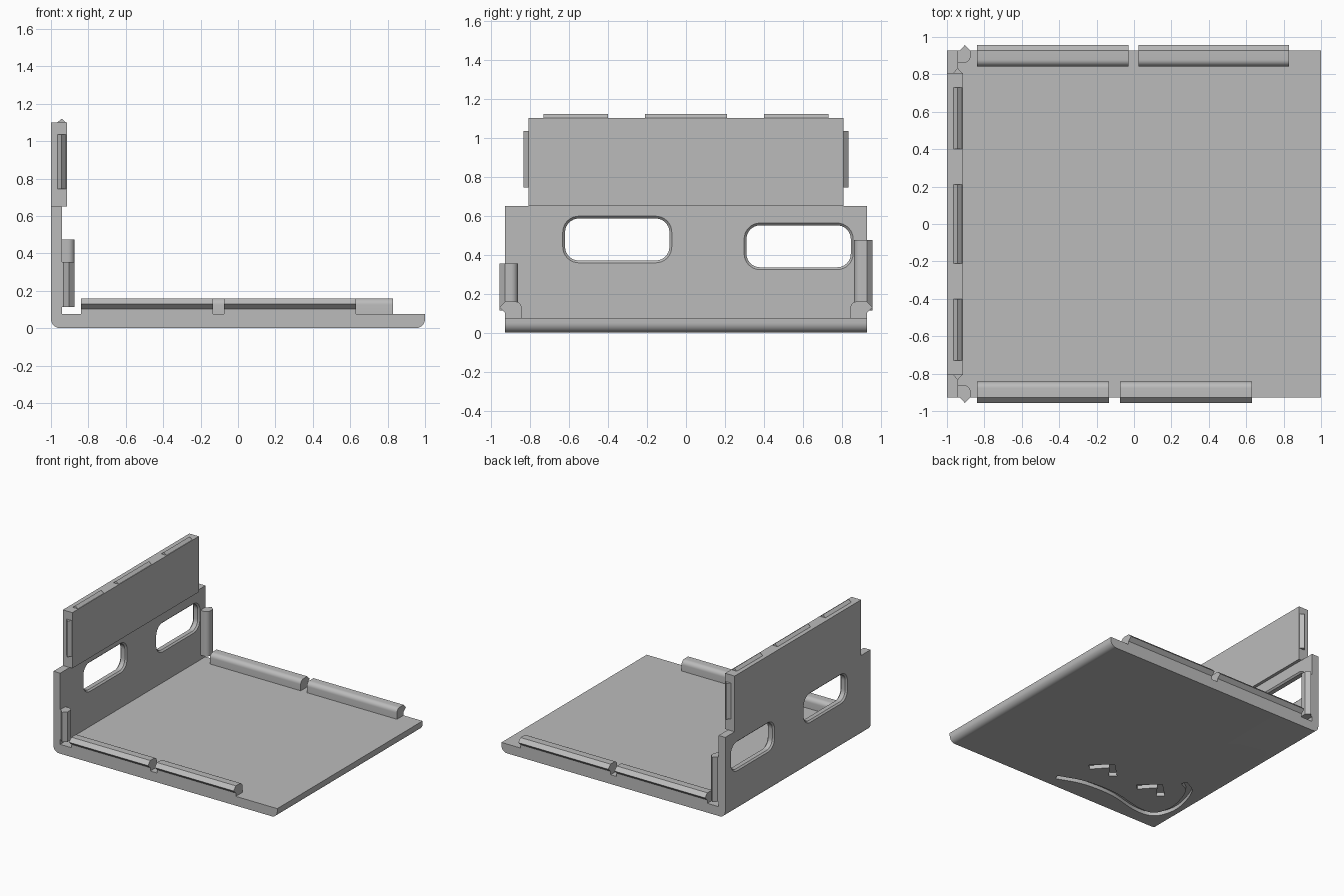
import bpy, bmesh, math
from mathutils import Vector

if "Cube" in bpy.data.objects:
    bpy.data.objects.remove(bpy.data.objects["Cube"])

grey = bpy.data.materials.new("plain_grey")
grey.use_nodes = True
grey.diffuse_color = (0.5, 0.5, 0.5, 1)
grey.node_tree.nodes["Principled BSDF"].inputs["Base Color"].default_value = (0.5, 0.5, 0.5, 1)


def loft(name, sections):
    """Closed solid through a row of matching sections."""
    bm = bmesh.new()
    rings = [[bm.verts.new(p) for p in s] for s in sections]
    n = len(rings[0])
    for a, b in zip(rings, rings[1:]):
        for i in range(n):
            j = (i + 1) % n
            bm.faces.new((a[i], a[j], b[j], b[i]))
    bm.faces.new(rings[0])
    bm.faces.new(rings[-1])
    bmesh.ops.recalc_face_normals(bm, faces=bm.faces)
    mesh = bpy.data.meshes.new(name)
    bm.to_mesh(mesh)
    bm.free()
    ob = bpy.data.objects.new(name, mesh)
    bpy.context.collection.objects.link(ob)
    mesh.materials.append(grey)
    return ob


def prism(name, profile, start, end, place):
    return loft(name, [[place(u, v, t) for u, v in profile] for t in (start, end)])


def arc(cx, cy, r, a0, a1, steps=8):
    angles = [math.radians(a0 + (a1 - a0) * i / steps) for i in range(steps + 1)]
    return [(cx + r * math.cos(a), cy + r * math.sin(a)) for a in angles]


def along_y(x, z, y):
    return (x, y, z)


# L-shaped body: floor and side wall with rounded lower edges
R, FLOOR, WALL, HALF = 0.05, 0.075, -0.94, 0.927
body_profile = (arc(-1 + R, R, R, 180, 270) + arc(1 - R, R, R, 270, 360)
                + [(1, FLOOR), (WALL, FLOOR), (WALL, 0.65), (-1, 0.65)])
body = prism("floor_and_wall", body_profile, -HALF, HALF, along_y)


# Window cutters with chamfered rims
def rounded_rect(y0, y1, z0, z1, r, grow):
    y0, y1, z0, z1, r = y0 - grow, y1 + grow, z0 - grow, z1 + grow, r + grow
    return (arc(y1 - r, z1 - r, r, 0, 90) + arc(y0 + r, z1 - r, r, 90, 180)
            + arc(y0 + r, z0 + r, r, 180, 270) + arc(y1 - r, z0 + r, r, 270, 360))


cutters = []
for name, y0, y1, z0, z1 in (("front_window", -0.62, -0.085, 0.37, 0.585),
                             ("back_window", 0.31, 0.845, 0.335, 0.55)):
    layers = ((-1.003, 0.015), (-0.988, 0), (-0.952, 0), (-0.937, 0.015))
    cutters.append(loft(name, [[(x, y, z) for y, z in rounded_rect(y0, y1, z0, z1, 0.07, g)]
                               for x, g in layers]))


# Engraved smile and eyes under the floor
def smooth_path(points, steps=6):
    p = [Vector(q) for q in points]
    p = [2 * p[0] - p[1]] + p + [2 * p[-1] - p[-2]]
    out = []
    for a, b, c, d in zip(p, p[1:], p[2:], p[3:]):
        for i in range(steps):
            t = i / steps
            out.append(0.5 * (2 * b + (c - a) * t + (2 * a - 5 * b + 4 * c - d) * t * t
                              + (3 * b - a - 3 * c + d) * t ** 3))
    return out + [p[-2]]


def groove(name, path, width=0.045, depth=0.03):
    path = [Vector(q) for q in path]
    sections = []
    for i, q in enumerate(path):
        ahead = (path[min(i + 1, len(path) - 1)] - path[max(i - 1, 0)]).normalized()
        side = Vector((-ahead.y, ahead.x)) * width / 2
        a, b = q + side, q - side
        sections.append([(a.x, a.y, -0.01), (b.x, b.y, -0.01), (b.x, b.y, depth), (a.x, a.y, depth)])
    return loft(name, sections)


smile = [(0.06, -0.82), (-0.15, -0.75), (-0.42, -0.74), (-0.70, -0.80), (-0.85, -0.77),
         (-0.90, -0.60), (-0.83, -0.36), (-0.72, -0.28)]
cutters.append(groove("smile_groove", smooth_path(smile)))
for name, x in (("left_eye_groove", -0.15), ("right_eye_groove", -0.61)):
    cutters.append(groove(name, [(x + 0.12, -0.55), (x, -0.43), (x - 0.10, -0.54)], 0.06))

bpy.context.view_layer.objects.active = body
for cutter in cutters:
    cutter.hide_render = True
    mod = body.modifiers.new(cutter.name, 'BOOLEAN')
    mod.object = cutter
    mod.operation = 'DIFFERENCE'
    mod.solver = 'EXACT'
    bpy.ops.object.modifier_apply(modifier=mod.name)
for cutter in cutters:
    bpy.data.objects.remove(cutter)

# Thicker, narrower upper wall
UP = 0.807
parts = [body, prism("upper_wall", [(-1, 0.65), (-0.915, 0.65), (-0.915, 1.10), (-1, 1.10)],
                     -UP, UP, along_y)]

# Triangular ridges on the top and ends of the upper wall
MID, W = -0.943, 0.025
for i, (y0, y1) in enumerate(((-0.73, -0.40), (-0.21, 0.21), (0.40, 0.73))):
    parts.append(prism(f"top_ridge_{i + 1}", [(MID - W, 1.098), (MID + W, 1.098), (MID, 1.12)],
                       y0, y1, along_y))
for name, s in (("front", -1), ("back", 1)):
    parts.append(prism(name + "_end_ridge",
                       [(MID - W, s * (UP - 0.002)), (MID + W, s * (UP - 0.002)), (MID, s * 0.834)],
                       0.745, 1.035, lambda u, v, t: (u, v, t)))


# Snap rails: rounded inner corner and a pointed outer lip
def rail(inner, height):
    r = 0.035
    return ([(inner, -0.003)] + arc(inner + r, height - r, r, 180, 90)
            + [(HALF, height), (0.957, height - 0.03), (HALF, height - 0.058), (HALF, -0.003)])


for name, s, spans, top in (("front", -1, ((-0.84, -0.135), (-0.075, 0.63)), 0.355),
                            ("back", 1, ((-0.84, -0.03), (0.025, 0.83)), 0.475)):
    for i, (x0, x1) in enumerate(spans):
        parts.append(prism(f"{name}_floor_rail_{i + 1}", rail(0.843, 0.085), x0, x1,
                           lambda u, v, t: (t, s * u, FLOOR + v)))
    parts.append(prism(name + "_wall_rail", rail(0.862, 0.066), 0.113, top,
                       lambda u, v, t: (WALL + v, s * u, t)))

# Smooth the rounded edges, keep corners sharp
bpy.ops.object.select_all(action='DESELECT')
for ob in parts:
    ob.select_set(True)
bpy.context.view_layer.objects.active = body
bpy.ops.object.shade_smooth_by_angle(angle=math.radians(30))
